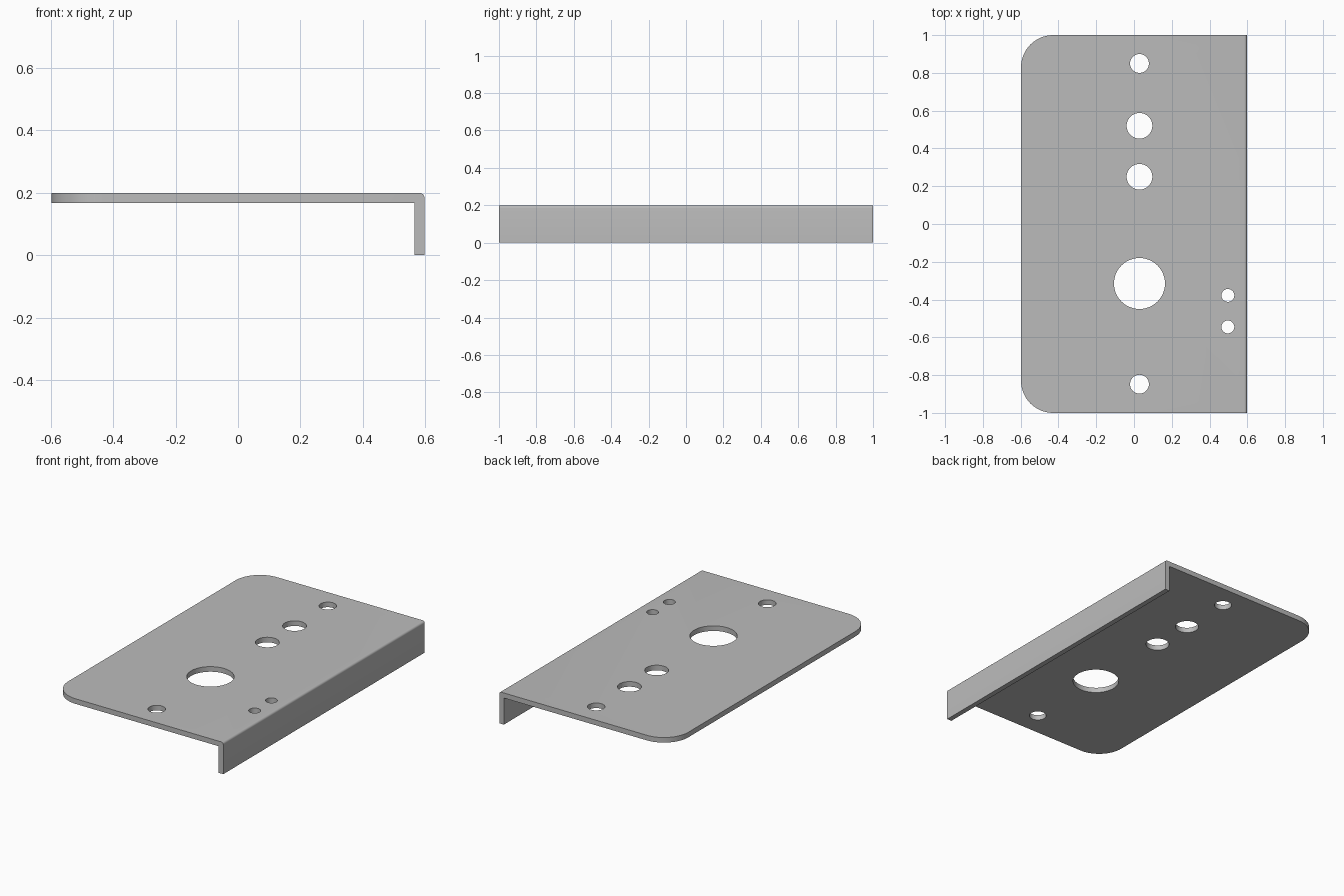
import bpy
import bmesh
from mathutils import Matrix

cube = bpy.data.objects.get("Cube")
if cube:
    bpy.data.objects.remove(cube, do_unlink=True)

W, L, H, T = 0.598, 1.0, 0.199, 0.032   # half width, half length, height, thickness
CORNER, BEND = 0.17, 0.014

steel = bpy.data.materials.new("grey_steel")
steel.use_nodes = True
colour = (0.5, 0.5, 0.5, 1)
steel.diffuse_color = colour
steel.node_tree.nodes["Principled BSDF"].inputs["Base Color"].default_value = colour


def make_object(name, bm):
    mesh = bpy.data.meshes.new(name)
    bmesh.ops.recalc_face_normals(bm, faces=bm.faces)
    bm.to_mesh(mesh)
    bm.free()
    mesh.materials.append(steel)
    obj = bpy.data.objects.new(name, mesh)
    bpy.context.collection.objects.link(obj)
    return obj


def round_edges(bm, test, radius, segments):
    edges = [e for e in bm.edges if all(test(v.co) for v in e.verts)]
    bmesh.ops.bevel(bm, geom=edges, offset=radius, segments=segments,
                    profile=0.5, affect='EDGES')


# L-shaped section swept along the length
bm = bmesh.new()
section = [(-W, H), (W, H), (W, 0), (W - T, 0), (W - T, H - T), (-W, H - T)]
face = bm.faces.new([bm.verts.new((x, -L, z)) for x, z in section])
sweep = bmesh.ops.extrude_face_region(bm, geom=[face])
bmesh.ops.translate(bm, vec=(0, 2 * L, 0),
                    verts=[v for v in sweep["geom"] if isinstance(v, bmesh.types.BMVert)])

# Outer bend, then the two rounded plate corners
round_edges(bm, lambda c: c.x > W - 0.001 and c.z > H - 0.001, BEND, 5)
for side in (-1, 1):
    round_edges(bm, lambda c: c.x < -W + 0.001 and c.y * side > L - 0.001, CORNER, 16)
plate = make_object("bracket_plate", bm)

# Drilled holes: x, y, radius
holes = [(0.029, 0.85, 0.05), (0.029, 0.52, 0.068), (0.029, 0.25, 0.068),
         (0.029, -0.315, 0.135), (0.029, -0.848, 0.05),
         (0.497, -0.378, 0.034), (0.497, -0.545, 0.034)]
bm = bmesh.new()
for x, y, r in holes:
    bmesh.ops.create_cone(bm, cap_ends=True, segments=48, radius1=r, radius2=r,
                          depth=0.2, matrix=Matrix.Translation((x, y, H)))
cutter = make_object("hole_cutter", bm)
cutter.hide_render = True

drill = plate.modifiers.new("holes", 'BOOLEAN')
drill.operation = 'DIFFERENCE'
drill.solver = 'EXACT'
drill.object = cutter
bpy.ops.object.select_all(action='DESELECT')
plate.select_set(True)
bpy.context.view_layer.objects.active = plate
bpy.ops.object.modifier_apply(modifier=drill.name)
bpy.data.objects.remove(cutter, do_unlink=True)
bpy.ops.object.shade_smooth_by_angle(angle=0.52)
